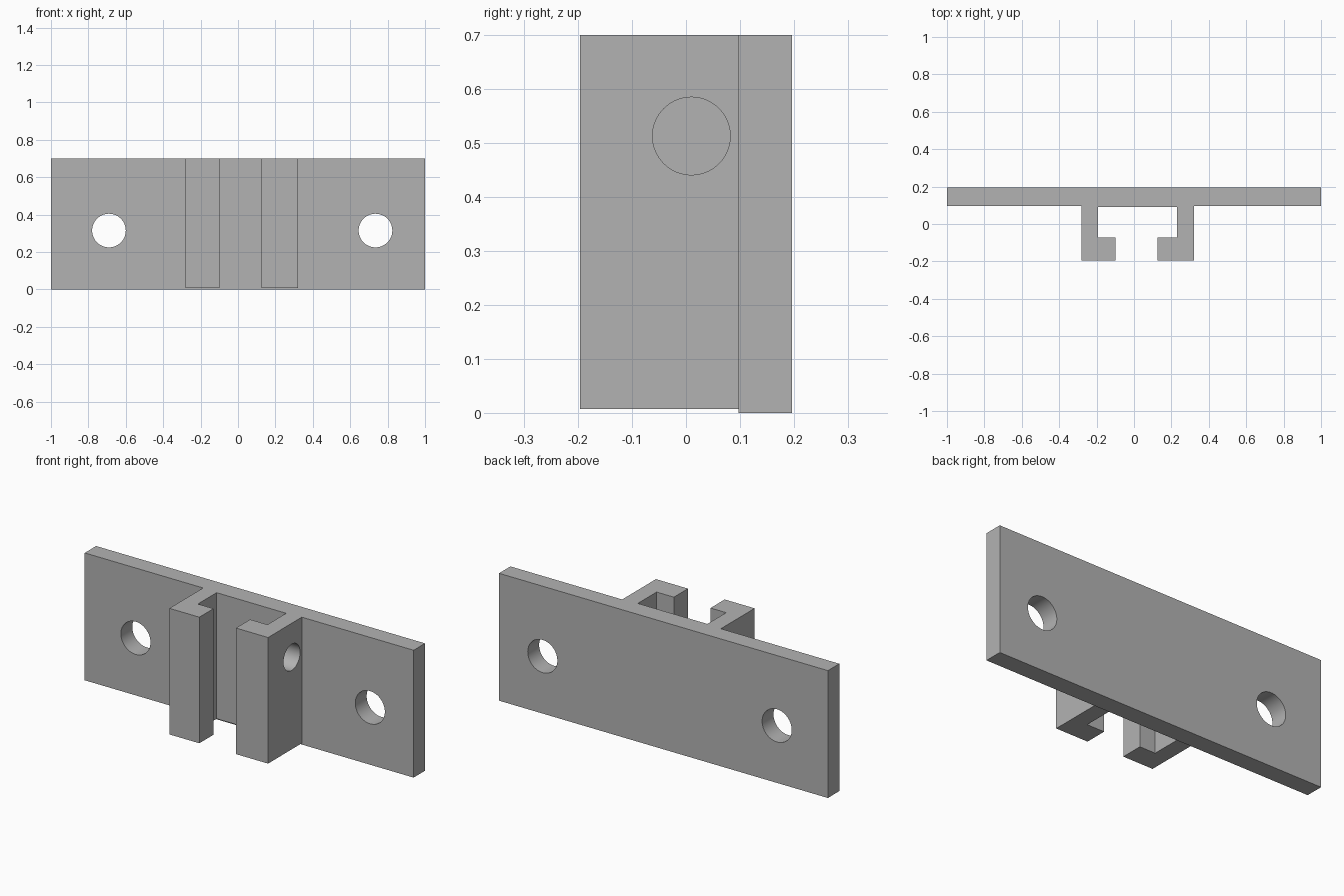
import bpy, bmesh, math
from mathutils import Matrix, Vector

if "Cube" in bpy.data.objects:
    bpy.data.objects.remove(bpy.data.objects["Cube"])

grey = bpy.data.materials.new("plain grey")
grey.diffuse_color = (0.45, 0.45, 0.45, 1)
grey.use_nodes = True
grey.node_tree.nodes["Principled BSDF"].inputs["Base Color"].default_value = grey.diffuse_color


def finish(name, bm):
    bmesh.ops.recalc_face_normals(bm, faces=bm.faces)
    mesh = bpy.data.meshes.new(name)
    bm.to_mesh(mesh)
    bm.free()
    mesh.materials.append(grey)
    obj = bpy.data.objects.new(name, mesh)
    bpy.context.collection.objects.link(obj)
    return obj


def extrude_profile(name, points, z0, z1):
    bm = bmesh.new()
    face = bm.faces.new([bm.verts.new((x, y, z0)) for x, y in points])
    new = bmesh.ops.extrude_face_region(bm, geom=[face])["geom"]
    bmesh.ops.translate(bm, vec=(0, 0, z1 - z0),
                        verts=[v for v in new if isinstance(v, bmesh.types.BMVert)])
    return finish(name, bm)


def cylinder(name, centre, radius, depth, axis):
    bm = bmesh.new()
    rot = Matrix.Rotation(math.pi / 2, 4, axis)
    bmesh.ops.create_cone(bm, cap_ends=True, segments=64, radius1=radius, radius2=radius,
                          depth=depth, matrix=Matrix.Translation(Vector(centre)) @ rot)
    return finish(name, bm)


def combine(target, other, operation):
    mod = target.modifiers.new(operation, "BOOLEAN")
    mod.operation = operation
    mod.solver = "EXACT"
    mod.object = other
    bpy.context.view_layer.objects.active = target
    bpy.ops.object.modifier_apply(modifier=mod.name)
    bpy.data.objects.remove(other)


# Mounting plate
bracket = extrude_profile("bracket", [(-1, 0.097), (1, 0.097), (1, 0.196), (-1, 0.196)], 0, 0.7)

# Slotted channel with inward lips, its back sunk into the plate
channel = extrude_profile("channel", [
    (-0.28, 0.15), (-0.28, -0.196), (-0.098, -0.196), (-0.098, -0.073), (-0.193, -0.073),
    (-0.193, 0.09), (0.23, 0.09), (0.23, -0.073), (0.125, -0.073), (0.125, -0.196),
    (0.32, -0.196), (0.32, 0.15)], 0.007, 0.7)
combine(bracket, channel, "UNION")

# Screw holes through the plate
for x in (-0.69, 0.735):
    combine(bracket, cylinder("screw_hole", (x, 0.15, 0.315), 0.09, 0.4, "X"), "DIFFERENCE")

# Set-screw hole through the right channel wall only
combine(bracket, cylinder("side_hole", (0.28, 0.01, 0.513), 0.072, 0.2, "Y"), "DIFFERENCE")

bracket.select_set(True)
bpy.ops.object.shade_smooth_by_angle(angle=math.radians(30))
